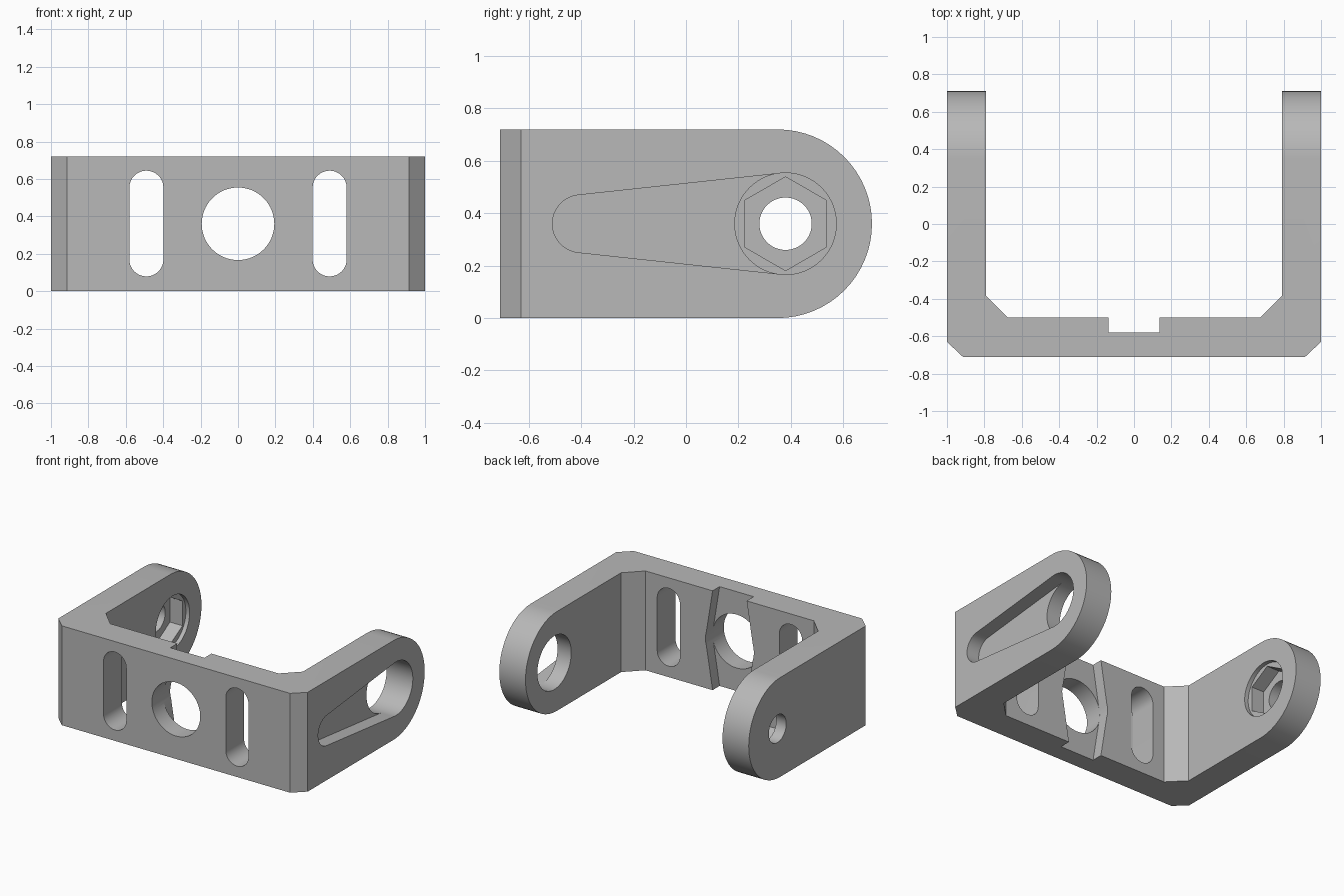
import bpy, bmesh
from math import pi, cos, sin, acos, atan2, hypot, radians

if "Cube" in bpy.data.objects:
    bpy.data.objects.remove(bpy.data.objects["Cube"])

MID = 0.36          # half the height of the bracket
PIVOT = (0.38, MID)  # pivot axis on the arms (y, z)

grey = bpy.data.materials.new("plain_grey")
grey.use_nodes = True
grey.diffuse_color = (0.48, 0.48, 0.48, 1)
grey.node_tree.nodes["Principled BSDF"].inputs["Base Color"].default_value = grey.diffuse_color


def prism(name, points, axis, lo, hi):
    """Extrude a flat outline along an axis; the outline uses the other two axes in order."""
    bm = bmesh.new()
    rings = []
    for depth in (lo, hi):
        ring = []
        for p in points:
            co = list(p)
            co.insert("xyz".index(axis), depth)
            ring.append(bm.verts.new(co))
        rings.append(ring)
        bm.faces.new(ring)
    n = len(points)
    for i in range(n):
        j = (i + 1) % n
        bm.faces.new((rings[0][i], rings[0][j], rings[1][j], rings[1][i]))
    bmesh.ops.recalc_face_normals(bm, faces=bm.faces)
    mesh = bpy.data.meshes.new(name)
    bm.to_mesh(mesh)
    bm.free()
    mesh.materials.append(grey)
    obj = bpy.data.objects.new(name, mesh)
    bpy.context.collection.objects.link(obj)
    return obj


def ngon(centre, r, n=64, turn=0.0):
    return [(centre[0] + r * cos(turn + 2 * pi * i / n),
             centre[1] + r * sin(turn + 2 * pi * i / n)) for i in range(n)]


def capsule(c0, r0, c1, r1, n=32):
    """Outline around two circles joined by their outer tangents."""
    dx, dy = c1[0] - c0[0], c1[1] - c0[1]
    t, a = atan2(dy, dx), acos((r0 - r1) / hypot(dx, dy))
    pts = []
    for c, r, start, end in ((c1, r1, t - a, t + a), (c0, r0, t + a, t + 2 * pi - a)):
        for i in range(n + 1):
            ang = start + (end - start) * i / n
            pts.append((c[0] + r * cos(ang), c[1] + r * sin(ang)))
    return pts


def combine(body, tool, operation="DIFFERENCE"):
    tool.hide_render = True
    mod = body.modifiers.new("cut", "BOOLEAN")
    mod.operation, mod.solver, mod.object = operation, "EXACT", tool
    bpy.context.view_layer.objects.active = body
    bpy.ops.object.modifier_apply(modifier=mod.name)
    bpy.data.objects.remove(tool)


# U-shaped body with chamfered corners, seen from above
half = [(0.915, -0.71), (1, -0.63), (1, 0.9), (0.79, 0.9), (0.79, -0.385), (0.675, -0.5)]
outline = half + [(-x, y) for x, y in reversed(half)]
bracket = prism("u_bracket", outline, "z", -0.1, 0.82)

# Rounded arm ends
combine(bracket, prism("arm_rounding", capsule((-1.5, MID), MID, (0.35, MID), MID), "x", -1.2, 1.2),
        "INTERSECT")

# Back groove, widest at mid height
groove = [(0.135, -0.01), (0.195, MID), (0.135, 0.73)]
groove += [(-x, z) for x, z in reversed(groove)]
combine(bracket, prism("groove_cutter", groove, "y", -0.58, -0.4))

# Centre hole and the two mounting slots
combine(bracket, prism("centre_hole_cutter", ngon((0, MID), 0.194), "y", -0.9, -0.4))
for x in (-0.49, 0.49):
    slot = capsule((x, 0.17), 0.091, (x, 0.553), 0.091)
    combine(bracket, prism("slot_cutter", slot, "y", -0.9, -0.4))

# Left arm: tapered pocket on the outside and a large through hole
pocket = capsule((-0.4, MID), 0.11, PIVOT, 0.1935)
combine(bracket, prism("pocket_cutter", pocket, "x", 0.9, 1.1))
combine(bracket, prism("horn_hole_cutter", ngon(PIVOT, 0.194), "x", 0.7, 1.1))

# Right arm: shallow round seat, hexagonal nut pocket and bolt hole
combine(bracket, prism("seat_cutter", ngon(PIVOT, 0.194), "x", -0.82, -0.7))
combine(bracket, prism("nut_cutter", ngon(PIVOT, 0.179, 6, pi / 6), "x", -0.92, -0.7))
combine(bracket, prism("bolt_hole_cutter", ngon(PIVOT, 0.1, 48), "x", -1.1, -0.7))

# Smooth the round walls and keep the edges sharp
bpy.ops.object.select_all(action="DESELECT")
bracket.select_set(True)
bpy.context.view_layer.objects.active = bracket
bpy.ops.object.shade_smooth_by_angle(angle=radians(25))
